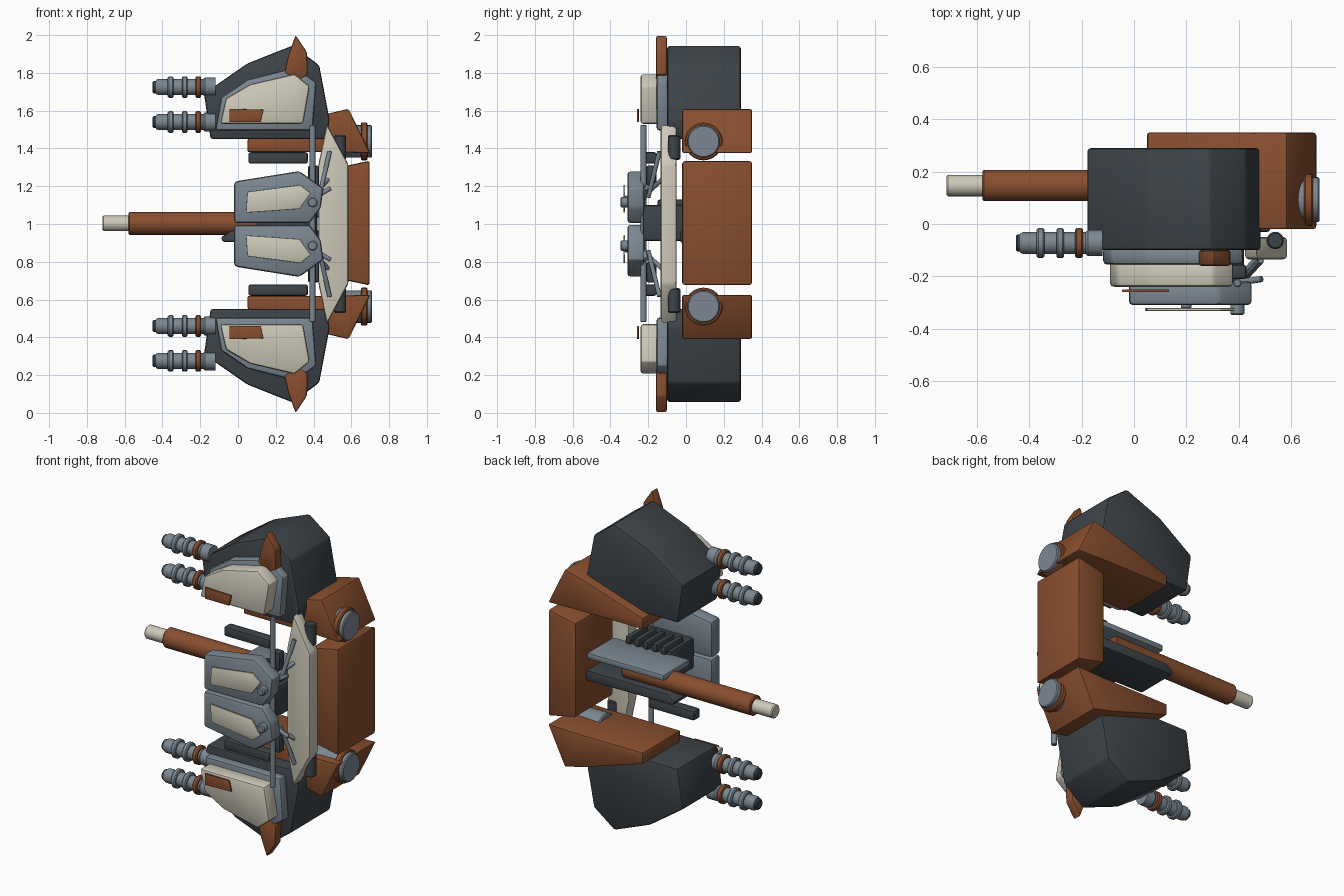
import bpy, bmesh, math
from mathutils import Vector

if "Cube" in bpy.data.objects:
    bpy.data.objects.remove(bpy.data.objects["Cube"])


def material(name, rgb):
    m = bpy.data.materials.new(name)
    m.diffuse_color = (*rgb, 1)
    m.use_nodes = True
    m.node_tree.nodes["Principled BSDF"].inputs["Base Color"].default_value = m.diffuse_color
    return m


RUST = material("rust orange", (0.25, 0.078, 0.028))
CREAM = material("cream", (0.62, 0.59, 0.49))
GREY = material("blue grey", (0.20, 0.245, 0.285))
DARK = material("dark slate", (0.047, 0.057, 0.066))


def finish(name, bm, mat, bevel=0.0, mirror=False, segments=2):
    """Turn a bmesh into an object, optionally mirrored about z = 1."""
    bmesh.ops.recalc_face_normals(bm, faces=bm.faces)
    if bevel:
        bmesh.ops.bevel(bm, geom=list(bm.edges), offset=bevel, segments=segments,
                        profile=0.5, affect='EDGES', clamp_overlap=True)
    if mirror:
        for v in bm.verts:
            v.co.z -= 1
    me = bpy.data.meshes.new(name)
    bm.to_mesh(me)
    bm.free()
    ob = bpy.data.objects.new(name, me)
    bpy.context.collection.objects.link(ob)
    me.materials.append(mat)
    if mirror:
        ob.location.z = 1
        mod = ob.modifiers.new("mirror", 'MIRROR')
        mod.use_axis = (False, False, True)
        mod.use_mirror_merge = False
    bpy.context.view_layer.objects.active = ob
    ob.select_set(True)
    bpy.ops.object.shade_smooth_by_angle(angle=math.radians(30))
    ob.select_set(False)
    return ob


def plate(name, pts, y0, y1, mat, bevel=0.01, mirror=True):
    """Extrude an x-z outline from y0 to y1."""
    bm = bmesh.new()
    a = [bm.verts.new((x, y0, z)) for x, z in pts]
    b = [bm.verts.new((x, y1, z)) for x, z in pts]
    bm.faces.new(a)
    bm.faces.new(b[::-1])
    for i in range(len(pts)):
        j = (i + 1) % len(pts)
        bm.faces.new((a[i], b[i], b[j], a[j]))
    return finish(name, bm, mat, bevel, mirror)


def box(name, x, y, z, mat, bevel=0.01, mirror=True):
    pts = [(x[0], z[0]), (x[1], z[0]), (x[1], z[1]), (x[0], z[1])]
    return plate(name, pts, y[0], y[1], mat, bevel, mirror)


def lathe(name, start, axis, profile, mat, mirror=True, n=24):
    """Spin (distance, radius) steps around an axis leaving the start point."""
    bm = bmesh.new()
    start, axis = Vector(start), Vector(axis).normalized()
    rot = axis.to_track_quat('Z', 'Y')
    rings = [[bm.verts.new(start + rot @ Vector((r * math.cos(t * math.tau / n),
                                                 r * math.sin(t * math.tau / n), d)))
              for t in range(n)] for d, r in profile]
    for p, q in zip(rings, rings[1:]):
        for i in range(n):
            j = (i + 1) % n
            bm.faces.new((p[i], p[j], q[j], q[i]))
    bm.faces.new(rings[0][::-1])
    bm.faces.new(rings[-1])
    return finish(name, bm, mat, 0, mirror)


def rod(name, a, b, r, mat, mirror=True, n=20):
    length = (Vector(b) - Vector(a)).length
    c = min(0.006, r * 0.25)
    return lathe(name, a, Vector(b) - Vector(a),
                 [(0, r - c), (c, r), (length - c, r), (length, r - c)], mat, mirror, n)


# Outer pods with layered armour
plate("pod_body", [(-0.145, 1.45), (-0.18, 1.69), (0.05, 1.85), (0.29, 1.945),
                   (0.43, 1.84), (0.485, 1.55), (0.465, 1.45)], -0.10, 0.29, DARK, 0.013)
plate("pod_frame", [(-0.12, 1.495), (-0.09, 1.67), (0.05, 1.765), (0.305, 1.83),
                    (0.415, 1.75), (0.395, 1.495)], -0.155, -0.09, GREY, 0.014)
plate("pod_armour", [(-0.095, 1.53), (-0.065, 1.665), (0.065, 1.74), (0.30, 1.795),
                     (0.38, 1.73), (0.345, 1.53)], -0.24, -0.14, CREAM, 0.014)
plate("pod_badge", [(-0.045, 1.54), (-0.045, 1.61), (0.135, 1.605), (0.12, 1.54)],
      -0.26, -0.25, RUST, 0.002)
plate("pod_fin", [(0.245, 1.80), (0.265, 1.89), (0.305, 2.0), (0.365, 1.91),
                  (0.37, 1.79), (0.32, 1.76)], -0.16, -0.10, RUST, 0.01)

# Twin guns on each pod
for k, z in enumerate((1.725, 1.54)):
    s = (-0.12, -0.073, z)
    lathe("gun_barrel_%d" % k, s, (-1, 0, 0),
          [(0, 0.05), (0.055, 0.05), (0.065, 0.042), (0.305, 0.042), (0.315, 0.036)], GREY)
    rod("gun_muzzle_%d" % k, (-0.42, -0.073, z), (-0.452, -0.073, z), 0.033, DARK)
    for x, mat in ((-0.21, RUST), (-0.282, GREY), (-0.357, GREY)):
        rod("gun_ring_%d" % k, (x - 0.015, -0.073, z), (x + 0.015, -0.073, z), 0.057, mat)

# Rear arms, spine block and pivot hubs
plate("rear_arm", [(0.05, 1.38), (0.05, 1.45), (0.46, 1.58), (0.585, 1.61),
                   (0.70, 1.375), (0.50, 1.38)], -0.02, 0.35, RUST, 0.01)
plate("spine_block", [(0.51, 0.715), (0.51, 1.295), (0.697, 1.335), (0.697, 0.675)],
      -0.02, 0.35, RUST, 0.013, False)
rod("hub_disc", (0.48, 0.093, 1.437), (0.71, 0.093, 1.437), 0.086, GREY, n=32)
rod("hub_ring", (0.65, 0.093, 1.437), (0.685, 0.093, 1.437), 0.1, RUST, n=32)

# Front shield and its vertical pistons
plate("side_shield", [(0.47, 1.53), (0.585, 1.315), (0.585, 0.685), (0.47, 0.47),
                      (0.425, 0.69), (0.425, 1.31)], -0.135, -0.05, CREAM, 0.014, False)
rod("shield_piston", (0.54, -0.063, 1.34), (0.54, -0.063, 1.47), 0.033, DARK)
rod("front_rod", (0.395, -0.225, 0.48), (0.395, -0.225, 1.525), 0.016, GREY, False)

# Cockpit shells with floating cream panels
plate("centre_shell", [(-0.02, 1.005), (-0.02, 1.225), (0.325, 1.28), (0.452, 1.19),
                       (0.438, 1.085), (0.38, 1.005)], -0.31, -0.22, GREY, 0.016)
plate("centre_panel", [(0.042, 1.06), (0.05, 1.17), (0.33, 1.207), (0.385, 1.163),
                       (0.325, 1.08)], -0.332, -0.322, CREAM, 0.002)
rod("panel_post", (0.2, -0.30, 1.13), (0.2, -0.324, 1.13), 0.02, GREY)
rod("pivot_knob", (0.395, -0.29, 1.115), (0.395, -0.348, 1.115), 0.027, GREY)

# Struts between shells and shield
rod("long_strut", (0.485, -0.14, 1.385), (0.43, -0.20, 1.14), 0.012, GREY)
rod("short_strut", (0.49, -0.21, 1.19), (0.39, -0.225, 1.13), 0.012, GREY)
rod("cross_strut", (0.49, -0.11, 1.25), (0.41, -0.20, 1.17), 0.012, GREY)

# Dark frame bars
box("frame_bar", (0.055, 0.37), (-0.22, -0.155), (1.32, 1.38), DARK, 0.012)
box("frame_link", (0.37, 0.43), (-0.21, -0.155), (1.20, 1.31), DARK, 0.012)

# Central cannon sandwiched between slabs
rod("cannon_barrel", (0.30, 0.147, 1.003), (-0.58, 0.147, 1.003), 0.06, RUST, False, 28)
rod("cannon_muzzle", (-0.56, 0.147, 1.003), (-0.717, 0.147, 1.003), 0.041, CREAM, False, 24)
box("upper_slab", (-0.015, 0.51), (-0.02, 0.24), (1.035, 1.075), GREY, 0.012, False)
plate("lower_slab", [(-0.035, 0.965), (-0.09, 0.93), (-0.08, 0.905), (0.52, 0.90),
                     (0.52, 0.965)], -0.03, 0.24, DARK, 0.01, False)
box("engine_core", (0.10, 0.42), (-0.23, 0.0), (0.91, 1.10), DARK, 0.015, False)
for i in range(5):
    x = 0.12 + i * 0.06
    box("engine_rib", (x, x + 0.035), (-0.15, 0.03), (1.08, 1.13), DARK, 0.01, False)
